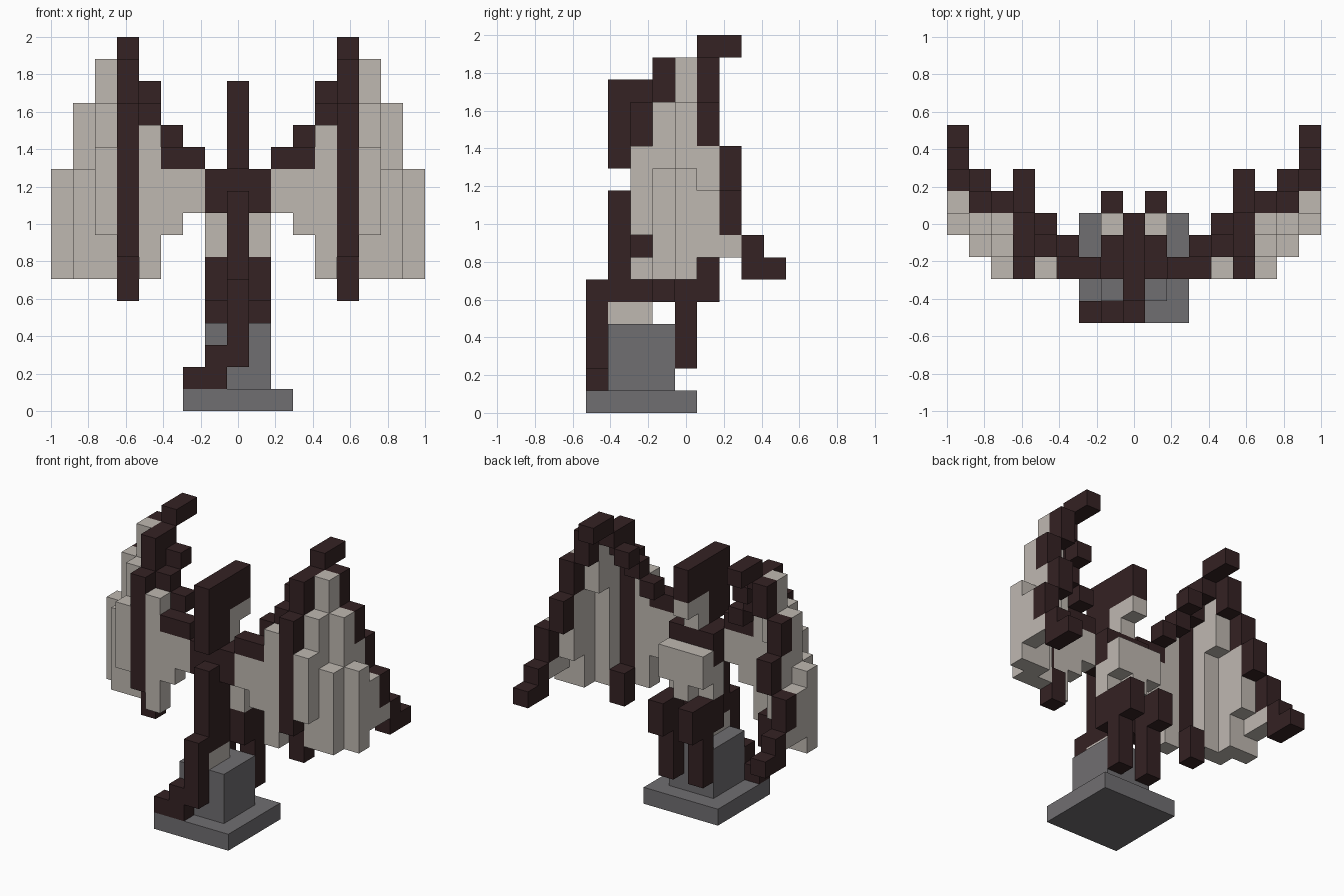
import bpy
import bmesh
from mathutils import Matrix, Vector

default_cube = bpy.data.objects.get("Cube")
if default_cube:
    bpy.data.objects.remove(default_cube, do_unlink=True)

UNIT = 2 / 17  # edge of one block


def make_material(name, red, green, blue):
    material = bpy.data.materials.new(name)
    material.use_nodes = True
    color = (red, green, blue, 1)
    material.diffuse_color = color
    shader = material.node_tree.nodes["Principled BSDF"]
    shader.inputs["Base Color"].default_value = color
    return material


dark = make_material("dark brown", .035, .016, .017)
bone = make_material("pale bone", .52, .48, .44)
stone = make_material("stone grey", .163, .156, .165)


def span(value):
    """First and last block of a range; a single number means one block."""
    return value if isinstance(value, tuple) else (value, value)


def build_part(name, material, boxes, mirrored=False):
    """Build one part from boxes given as block ranges along x, y and z."""
    bm = bmesh.new()
    for box in boxes:
        ranges = [span(value) for value in box]
        center = Vector([(low + high) / 2 for low, high in ranges])
        center.z += 0.5
        size = [high - low + 1 for low, high in ranges]
        matrix = Matrix.Translation(center * UNIT) @ Matrix.Diagonal((*size, 1))
        matrix = matrix @ Matrix.Scale(UNIT, 4)
        bmesh.ops.create_cube(bm, size=1, matrix=matrix)
    mesh = bpy.data.meshes.new(name)
    bm.to_mesh(mesh)
    bm.free()
    mesh.materials.append(material)
    part = bpy.data.objects.new(name, mesh)
    bpy.context.collection.objects.link(part)
    if mirrored:
        mirror = part.modifiers.new("Mirror", "MIRROR")
        mirror.use_mirror_merge = False
    return part


# Stand
build_part("base_plate", stone, [((-2, 2), (-4, 0), 0)])
build_part("pedestal", stone, [((-1, 1), (-3, -1), (1, 3))])

# Head with its crest and pale throat
build_part("head", dark, [
    (0, (-3, -2), (11, 14)),
    (0, (-1, 0), (13, 14)),
])
build_part("throat", bone, [
    (0, -1, (11, 12)),
    (0, 0, 12),
])

# Torso
build_part("chest", dark, [
    ((-1, 1), (-2, -1), (9, 10)),
    (0, (-2, -1), (5, 8)),
    (0, -3, (5, 9)),
])
build_part("back_plate", bone, [
    ((-1, 1), 0, (8, 9)),
    (0, 0, 7),
])
build_part("side_ribs", bone, [(1, -1, (7, 8))], mirrored=True)
build_part("belly", bone, [(0, (-3, -2), 4)])

# Legs
build_part("legs", dark, [
    (1, (-1, 1), (5, 6)),
    (1, 0, (2, 4)),
], mirrored=True)

# Tail hanging in front and curling onto the base
build_part("tail", dark, [
    (0, -4, (2, 5)),
    (-1, -4, (1, 2)),
    (-2, -4, 1),
])

# Wing arm climbing outward from the shoulder
build_part("wing_arms", dark, [
    ((2, 3), -2, 11),
    (3, -1, 12),
    (4, -1, 13),
    (4, 0, 14),
], mirrored=True)

# Main wing spar with hooked claw on top
build_part("wing_spars", dark, [
    (5, -2, (7, 13)),
    (5, -1, (5, 6)),
    (5, -1, (14, 15)),
    (5, 0, 15),
    (5, (1, 2), 16),
], mirrored=True)

# Outer wing finger sweeping back and down
build_part("wing_fingers", dark, [
    (6, 1, (14, 15)),
    (7, 1, (12, 13)),
    (7, 2, (10, 11)),
    (8, 2, (8, 9)),
    (8, 3, (6, 7)),
    (8, 4, 6),
], mirrored=True)

# Wing skin on both sides of the spar
build_part("inner_wing_skin", bone, [
    (2, -2, (9, 10)),
    (3, -2, (8, 10)),
    (4, -2, (6, 12)),
], mirrored=True)
build_part("outer_wing_skin", bone, [
    (6, -2, (8, 11)),
    (6, -1, (6, 13)),
    (6, 0, (12, 15)),
    (7, -1, (6, 10)),
    (7, 0, (6, 13)),
    (7, 1, (8, 11)),
    (8, 0, (6, 10)),
    (8, 1, (7, 9)),
    (8, 2, 7),
], mirrored=True)
